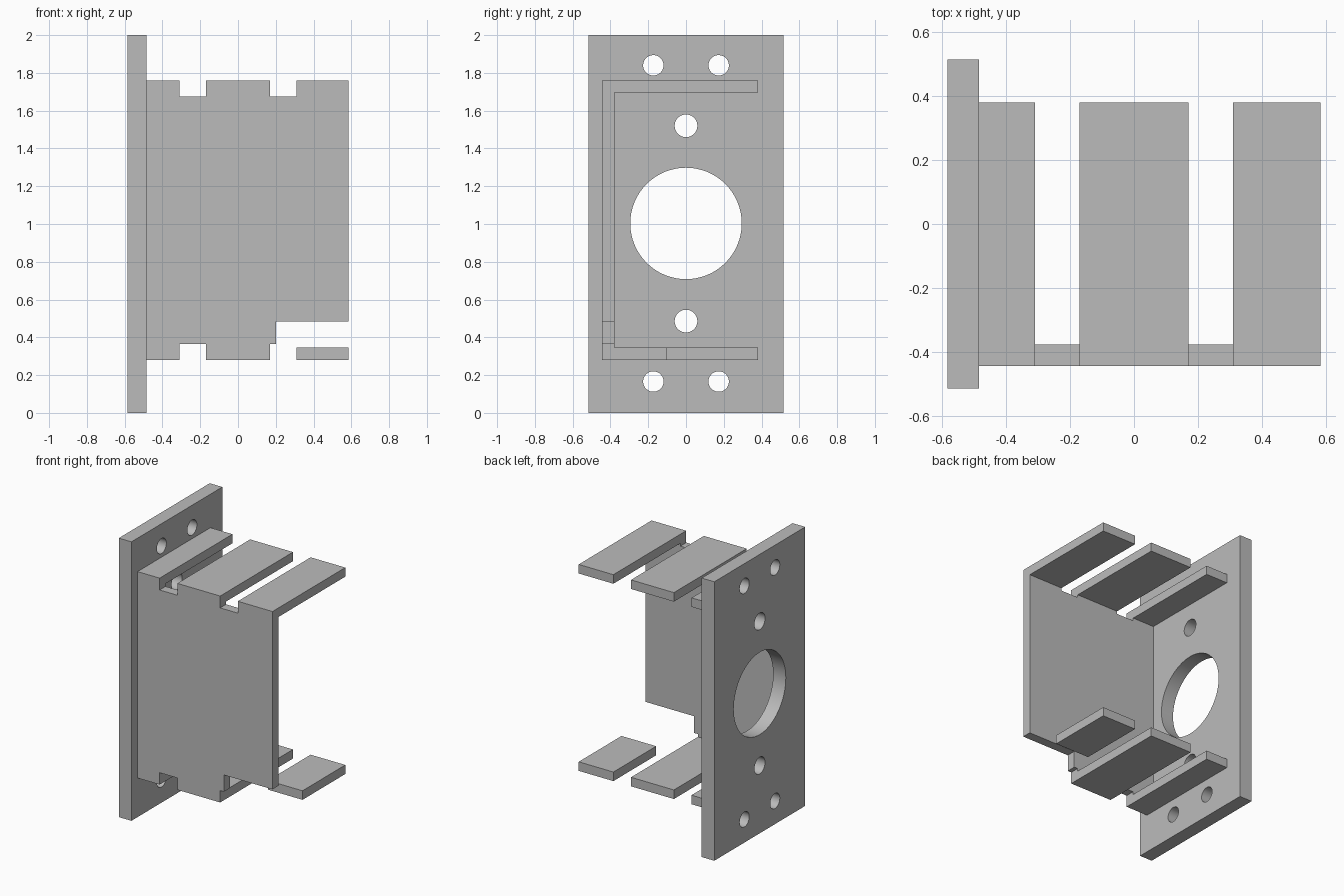
import bpy, bmesh, math
from mathutils import Matrix

cube = bpy.data.objects.get("Cube")
if cube:
    bpy.data.objects.remove(cube, do_unlink=True)

grey = bpy.data.materials.new("plain grey")
grey.use_nodes = True
COLOUR = (0.5, 0.5, 0.5, 1)
grey.diffuse_color = COLOUR
grey.node_tree.nodes["Principled BSDF"].inputs["Base Color"].default_value = COLOUR


def make_object(name, bm):
    bmesh.ops.recalc_face_normals(bm, faces=bm.faces)
    mesh = bpy.data.meshes.new(name)
    bm.to_mesh(mesh)
    bm.free()
    mesh.materials.append(grey)
    ob = bpy.data.objects.new(name, mesh)
    bpy.context.collection.objects.link(ob)
    return ob


def box(name, x, y, z):
    bm = bmesh.new()
    bmesh.ops.create_cube(bm, size=1)
    for v in bm.verts:
        v.co = [r[0] if c < 0 else r[1] for c, r in zip(v.co, (x, y, z))]
    return make_object(name, bm)


def drill(name, y, z, radius):
    """Cylinder along x, passing through the mounting plate."""
    bm = bmesh.new()
    turn = Matrix.Translation((-0.535, y, z)) @ Matrix.Rotation(math.pi / 2, 4, 'Y')
    bmesh.ops.create_cone(bm, cap_ends=True, segments=64, radius1=radius,
                          radius2=radius, depth=0.3, matrix=turn)
    return make_object(name, bm)


def cut(target, cutters):
    for c in cutters:
        c.hide_render = True
        mod = target.modifiers.new("cut", 'BOOLEAN')
        mod.operation = 'DIFFERENCE'
        mod.solver = 'EXACT'
        mod.object = c
    bpy.context.view_layer.update()
    graph = bpy.context.evaluated_depsgraph_get()
    mesh = bpy.data.meshes.new_from_object(target.evaluated_get(graph))
    target.modifiers.clear()
    target.data = mesh
    for c in cutters:
        bpy.data.objects.remove(c, do_unlink=True)


# Mounting plate with its bore, two middle holes and four corner holes
plate = box("mounting_plate", (-0.585, -0.485), (-0.515, 0.515), (0, 2))
holes = [drill("bore", 0, 1.003, 0.295)]
for side in (-1, 1):
    holes.append(drill("middle_hole", 0, 1.003 + side * 0.517, 0.06))
    for y in (-0.173, 0.173):
        holes.append(drill("corner_hole", y, 1.003 + side * 0.837, 0.054))
cut(plate, holes)

# Channel bracket: a C-shaped section swept along x
section = [(-0.445, 0.28), (0.38, 0.28), (0.38, 0.345), (-0.378, 0.345),
           (-0.378, 1.695), (0.38, 1.695), (0.38, 1.76), (-0.445, 1.76)]
bm = bmesh.new()
face = bm.faces.new([bm.verts.new((-0.485, y, z)) for y, z in section])
sweep = bmesh.ops.extrude_face_region(bm, geom=[face], use_keep_orig=True)
for v in sweep["geom"]:
    if isinstance(v, bmesh.types.BMVert):
        v.co.x = 0.585
bracket = make_object("channel_bracket", bm)

# Slots dividing the flanges, and the notch in the lower corner of the wall
cutters = []
for x in ((-0.31, -0.17), (0.17, 0.31)):
    for z in ((1.675, 1.9), (0.1, 0.365)):
        cutters.append(box("slot", x, (-0.6, 0.6), z))
cutters.append(box("corner_notch", (0.2, 0.7), (-0.6, -0.105), (0.1, 0.485)))
cut(bracket, cutters)

# Smooth hole walls, crisp edges elsewhere
bpy.ops.object.select_all(action='DESELECT')
plate.select_set(True)
bpy.context.view_layer.objects.active = plate
bpy.ops.object.shade_smooth_by_angle(angle=math.radians(30))
